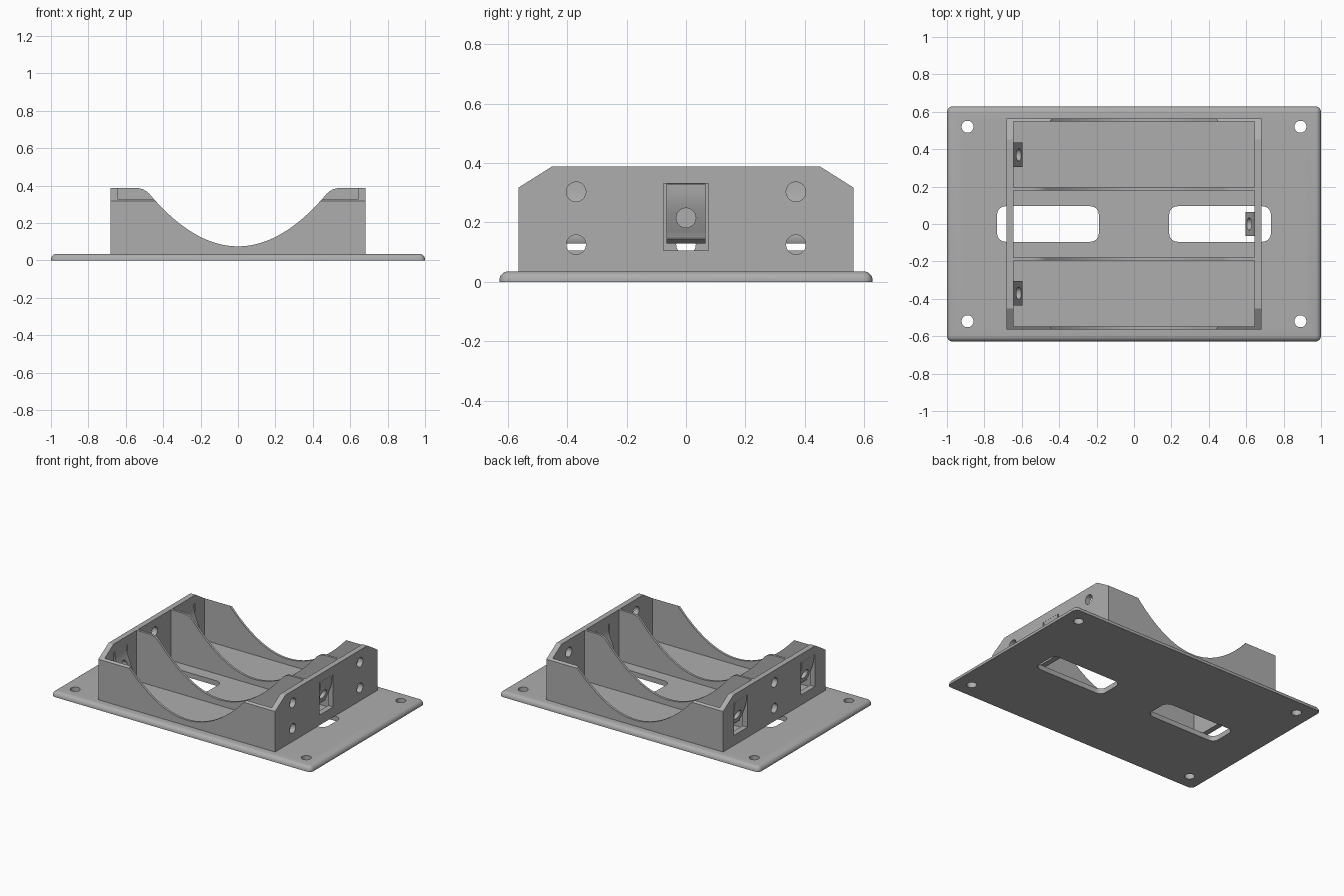
import bpy, bmesh, math
from mathutils import Vector

cube = bpy.data.objects.get("Cube")
if cube:
    bpy.data.objects.remove(cube, do_unlink=True)

grey = bpy.data.materials.new("plastic grey")
grey.use_nodes = True
GREY = (0.42, 0.42, 0.42, 1)
grey.diffuse_color = GREY
grey.node_tree.nodes["Principled BSDF"].inputs["Base Color"].default_value = GREY

# Main dimensions
PLATE_X, PLATE_Y, PLATE_Z = 1.0, 0.628, 0.035
OUT_X, IN_X, OUT_Y = 0.681, 0.643, 0.564
TOP, SHOULDER, CHAMFER_Y = 0.388, 0.317, 0.451
RIB, PITCH, HOLE_R = 0.016, 0.37, 0.033


def prism(bm, pts, axis, lo, hi):
    """Extrude a 2D outline along the named axis."""
    place = {"x": lambda a, b, t: (t, a, b),
             "y": lambda a, b, t: (a, t, b),
             "z": lambda a, b, t: (a, b, t)}[axis]
    ends = [[bm.verts.new(place(a, b, t)) for a, b in pts] for t in (lo, hi)]
    faces = [bm.faces.new(ring) for ring in ends]
    n = len(pts)
    for i in range(n):
        j = (i + 1) % n
        faces.append(bm.faces.new((ends[0][i], ends[0][j], ends[1][j], ends[1][i])))
    bmesh.ops.recalc_face_normals(bm, faces=faces)


def circle(a, b, r, n=32):
    return [(a + r * math.cos(2 * math.pi * i / n), b + r * math.sin(2 * math.pi * i / n))
            for i in range(n)]


def rect(a0, a1, b0, b1):
    return [(a0, b0), (a1, b0), (a1, b1), (a0, b1)]


def round_rect(a, b, w, h, r, n=6):
    pts = []
    for k, (sx, sy) in enumerate(((1, 1), (-1, 1), (-1, -1), (1, -1))):
        for i in range(n + 1):
            t = math.pi / 2 * (k + i / n)
            pts.append((a + sx * (w - r) + r * math.cos(t), b + sy * (h - r) + r * math.sin(t)))
    return pts


def make(name, bm):
    mesh = bpy.data.meshes.new(name)
    bm.to_mesh(mesh)
    bm.free()
    obj = bpy.data.objects.new(name, mesh)
    bpy.context.collection.objects.link(obj)
    mesh.materials.append(grey)
    return obj


def cut(obj, cutter_bm):
    """Subtract the cutter, bake the result and drop the cutter."""
    cutter = make("cutter", cutter_bm)
    cutter.hide_render = True
    mod = obj.modifiers.new("cut", "BOOLEAN")
    mod.operation, mod.solver, mod.object = "DIFFERENCE", "EXACT", cutter
    graph = bpy.context.evaluated_depsgraph_get()
    mesh = bpy.data.meshes.new_from_object(obj.evaluated_get(graph))
    obj.modifiers.clear()
    obj.data = mesh
    bpy.data.objects.remove(cutter, do_unlink=True)


def smooth(obj):
    bpy.ops.object.select_all(action="DESELECT")
    obj.select_set(True)
    bpy.context.view_layer.objects.active = obj
    bpy.ops.object.shade_smooth_by_angle(angle=math.radians(30))


# Base plate with rounded upper rim, screw holes and two slots
bm = bmesh.new()
prism(bm, rect(-PLATE_X, PLATE_X, -PLATE_Y, PLATE_Y), "z", 0, PLATE_Z)
rim = [e for e in bm.edges if max(v.co.z for v in e.verts) > 0.01]
bmesh.ops.bevel(bm, geom=rim, offset=0.03, segments=6, profile=0.5, affect="EDGES")
plate = make("base_plate", bm)
cutter = bmesh.new()
for sx in (-1, 1):
    prism(cutter, round_rect(sx * 0.46, 0, 0.272, 0.095, 0.045), "z", -0.1, 0.1)
    for sy in (-1, 1):
        prism(cutter, circle(sx * 0.89, sy * 0.52, 0.032), "z", -0.1, 0.1)
cut(plate, cutter)
smooth(plate)

# Side walls with chamfered shoulders, round holes and clip windows
wall_outline = [(-OUT_Y, PLATE_Z), (OUT_Y, PLATE_Z), (OUT_Y, SHOULDER), (CHAMFER_Y, TOP),
                (-CHAMFER_Y, TOP), (-OUT_Y, SHOULDER)]
CLIPS = {"left": (1, (0,), (-PITCH, PITCH)), "right": (-1, (-PITCH, PITCH), (0,))}
for side, (s, clip_ys, hole_ys) in CLIPS.items():
    x0, x1 = sorted((s * IN_X, s * OUT_X))
    bm = bmesh.new()
    prism(bm, wall_outline, "x", x0, x1)
    wall = make(side + "_wall", bm)
    cutter = bmesh.new()
    for y in clip_ys:
        prism(cutter, rect(y - 0.075, y + 0.075, 0.105, 0.33), "x", x0 - 0.1, x1 + 0.1)
    for y in hole_ys:
        for z in (0.125, 0.303):
            prism(cutter, circle(y, z, HOLE_R), "x", x0 - 0.1, x1 + 0.1)
    cut(wall, cutter)
    smooth(wall)

    # Spring clips: curved tongues bending inward with a round hole
    path = [Vector(p) for p in ((0.662, 0.33), (0.661, 0.30), (0.656, 0.27), (0.646, 0.24),
                                (0.634, 0.21), (0.622, 0.18), (0.613, 0.157), (0.612, 0.145),
                                (0.617, 0.136))]
    inner, outer = [], []
    for i, p in enumerate(path):
        d = (path[min(i + 1, len(path) - 1)] - path[max(i - 1, 0)]).normalized()
        half = Vector((-d.y, d.x)) * (0.019 if i < 6 else 0.016)
        outer.append(p + half)
        inner.append(p - half)
    outline = [(s * p.x, p.y) for p in inner + outer[::-1]]
    for k, y in enumerate(clip_ys):
        bm = bmesh.new()
        prism(bm, outline, "y", y - 0.065, y + 0.065)
        clip = make(f"{side}_spring_clip_{k + 1}", bm)
        cutter = bmesh.new()
        prism(cutter, circle(y, 0.215, HOLE_R), "x", x0 - 0.2, x1 + 0.2)
        cut(clip, cutter)
        smooth(clip)

# Cradle outline: dished middle flowing into rounded shoulders
dish = [(0.46 * i / 20, 0.075 + 1.25 * (0.46 * i / 20) ** 2) for i in range(21)]
half = dish + [(0.475, 0.357), (0.49, 0.37), (0.508, 0.38), (0.53, 0.386), (0.55, TOP)]
cradle = ([(-x, z) for x, z in half[:0:-1]] + half
          + [(IN_X, TOP), (IN_X, PLATE_Z), (-IN_X, PLATE_Z), (-IN_X, TOP)])

# End walls and dividing ribs share the cradle outline
for name, y in (("front_wall", -OUT_Y + RIB / 2), ("front_rib", -0.188),
                ("back_rib", 0.188), ("back_wall", OUT_Y - RIB / 2)):
    bm = bmesh.new()
    prism(bm, cradle, "y", y - RIB / 2, y + RIB / 2)
    panel = make(name, bm)
    if name.endswith("wall"):
        # Slope the end walls to follow the side wall chamfers
        s = 1 if y > 0 else -1
        slope = (TOP - SHOULDER) / (OUT_Y - CHAMFER_Y)
        drop = TOP - slope * (0.65 - CHAMFER_Y)
        cutter = bmesh.new()
        prism(cutter, [(s * CHAMFER_Y, TOP), (s * 0.65, drop), (s * 0.65, 0.45)], "x", -0.8, 0.8)
        cut(panel, cutter)
    smooth(panel)

# The side walls close the ends of the front and back walls
for name in ("front", "back"):
    bpy.data.objects[name + "_wall"].name = name + "_end_wall"
